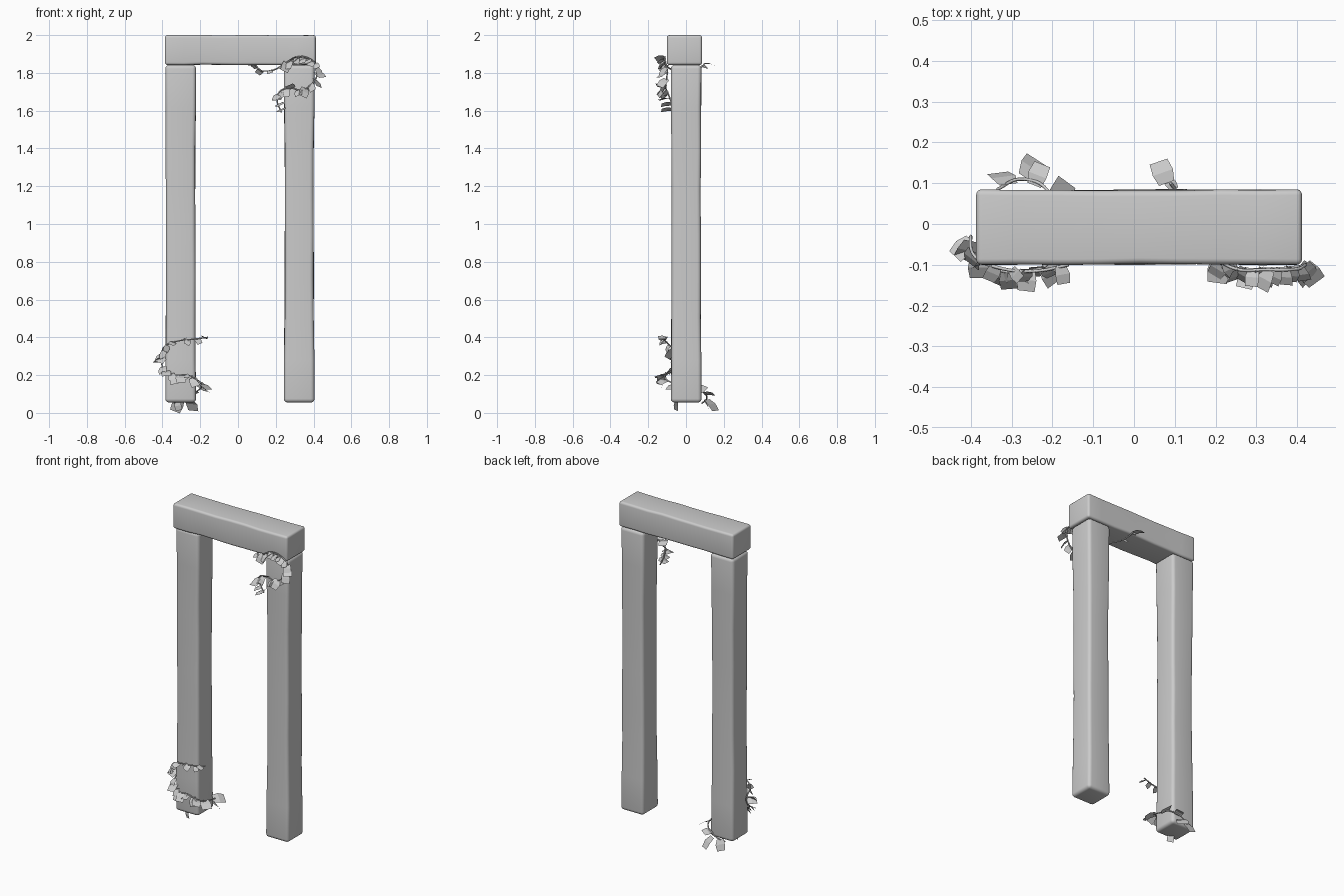
import bpy, bmesh, math, random
from mathutils import Vector

random.seed(7)
cube = bpy.data.objects.get("Cube")
if cube:
    bpy.data.objects.remove(cube, do_unlink=True)

stone = bpy.data.materials.new("stone grey")
stone.use_nodes = True
colour = (0.6, 0.6, 0.6, 1)
stone.diffuse_color = colour
stone.node_tree.nodes["Principled BSDF"].inputs["Base Color"].default_value = colour


def add_object(name, bm):
    mesh = bpy.data.meshes.new(name)
    bm.to_mesh(mesh)
    bm.free()
    mesh.materials.append(stone)
    obj = bpy.data.objects.new(name, mesh)
    bpy.context.collection.objects.link(obj)
    return obj


def smooth(obj):
    bpy.ops.object.select_all(action='DESELECT')
    obj.select_set(True)
    bpy.context.view_layer.objects.active = obj
    bpy.ops.object.shade_smooth_by_angle(angle=math.radians(40))


# Worn stone block: long box, gently waisted, with rounded edges
def stone_block(name, low, high, axis, waist, radius):
    low, high = Vector(low), Vector(high)
    centre, size = (low + high) / 2, high - low
    bm = bmesh.new()
    bmesh.ops.create_cube(bm, size=1)
    long_edges = [e for e in bm.edges
                  if abs((e.verts[0].co - e.verts[1].co)[axis]) > 0.5]
    bmesh.ops.subdivide_edges(bm, edges=long_edges, cuts=7, use_grid_fill=True)
    for v in bm.verts:
        t = v.co[axis] * 2
        pinch = 1 - waist * (1 - t * t)
        for k in range(3):
            v.co[k] = v.co[k] * size[k] * (1 if k == axis else pinch) + centre[k]
            if k != axis and abs(t) < 0.99:
                v.co[k] += random.uniform(-0.002, 0.002)
    rims = [e for e in bm.edges if e.calc_face_angle(0) > 1]
    bmesh.ops.bevel(bm, geom=rims, offset=radius, segments=4, profile=0.5,
                    affect='EDGES', clamp_overlap=True)
    smooth(add_object(name, bm))


stone_block("right_pillar", (-0.385, -0.08, 0.055), (-0.222, 0.082, 1.842), 2, 0.06, 0.02)
stone_block("left_pillar", (0.243, -0.08, 0.055), (0.405, 0.082, 1.842), 2, 0.06, 0.02)
stone_block("lintel", (-0.387, -0.1, 1.842), (0.412, 0.085, 2.0), 0, 0.015, 0.014)


# Vine stem: a thin round curve through a few points, turned into a mesh
def vine_stem(name, points):
    curve = bpy.data.curves.new(name, 'CURVE')
    curve.dimensions = '3D'
    curve.bevel_depth = 0.004
    curve.bevel_resolution = 1
    curve.resolution_u = 6
    curve.use_fill_caps = True
    spline = curve.splines.new('BEZIER')
    spline.bezier_points.add(len(points) - 1)
    for bp, p in zip(spline.bezier_points, points):
        bp.co = p
        bp.handle_left_type = bp.handle_right_type = 'AUTO'
    curve.materials.append(stone)
    obj = bpy.data.objects.new(name, curve)
    bpy.context.collection.objects.link(obj)
    bpy.ops.object.select_all(action='DESELECT')
    obj.select_set(True)
    bpy.context.view_layer.objects.active = obj
    bpy.ops.object.convert(target='MESH')


# Square leaf, creased across the middle and drooping at the tip
def add_leaf(bm, root, out, size):
    side = out.cross(Vector((random.uniform(-.6, .6), random.uniform(-.6, .6), 1))).normalized()
    droop = side.cross(out).normalized()
    if droop.z > 0:
        droop = -droop
    rows = []
    for along, drop, width in ((0, 0, 0.36), (0.5, 0.06, 0.48), (1, 0.3, 0.42)):
        mid = root + out * size * along + droop * size * drop
        rows.append([bm.verts.new(mid + side * size * width * s) for s in (-1, 1)])
    for a, b in zip(rows, rows[1:]):
        bm.faces.new((a[0], a[1], b[1], b[0]))


# Leaves sprout along each stretch of stem, pointing away from the pillar
def vine_leaves(name, points, pillar_x, size, per_stretch):
    bm = bmesh.new()
    for a, b in zip(points, points[1:]):
        a, b = Vector(a), Vector(b)
        for i in range(per_stretch):
            root = a.lerp(b, (i + 0.5) / per_stretch)
            out = Vector((root.x - pillar_x, root.y * 2, 0)).normalized()
            out += Vector((random.uniform(-.5, .5), random.uniform(-.3, .3),
                           random.uniform(-1, .6)))
            add_leaf(bm, root, out.normalized(), size * random.uniform(0.8, 1.2))
    add_object(name, bm)


lower_high = [(-0.16, -0.1, 0.4), (-0.24, -0.115, 0.39), (-0.32, -0.11, 0.38),
              (-0.39, -0.08, 0.35)]
lower_side = [(-0.39, -0.08, 0.35), (-0.4, -0.03, 0.29), (-0.395, -0.07, 0.23),
              (-0.34, -0.11, 0.2)]
lower_front = [(-0.34, -0.11, 0.2), (-0.27, -0.115, 0.2), (-0.21, -0.095, 0.17)]
lower_back = [(-0.21, -0.095, 0.17), (-0.195, 0, 0.14), (-0.21, 0.08, 0.12),
              (-0.28, 0.11, 0.08), (-0.335, 0.085, 0.05)]
vine_stem("lower_vine", lower_high + lower_side[1:] + lower_front[1:] + lower_back[1:])
vine_leaves("lower_high_leaves", lower_high, -0.3, 0.035, 2)
vine_leaves("lower_side_leaves", lower_side, -0.3, 0.048, 2)
vine_leaves("lower_front_leaves", lower_front, -0.3, 0.05, 3)
vine_leaves("lower_back_leaves", lower_back, -0.3, 0.062, 1)

upper_tail = [(0.09, 0.1, 1.85), (0.11, 0.07, 1.82), (0.14, 0, 1.81),
              (0.2, -0.08, 1.82), (0.25, -0.11, 1.85)]
upper_front = [(0.25, -0.11, 1.85), (0.32, -0.112, 1.885), (0.4, -0.11, 1.86)]
upper_loop = [(0.4, -0.11, 1.86), (0.42, -0.1, 1.82), (0.4, -0.105, 1.75),
              (0.34, -0.11, 1.71), (0.27, -0.11, 1.72)]
upper_end = [(0.27, -0.11, 1.72), (0.22, -0.1, 1.7), (0.208, -0.08, 1.65),
             (0.23, -0.07, 1.59)]
vine_stem("upper_vine", upper_tail + upper_front[1:] + upper_loop[1:] + upper_end[1:])
vine_leaves("upper_tail_leaves", upper_tail, 0.15, 0.04, 1)
vine_leaves("upper_front_leaves", upper_front, 0.325, 0.045, 4)
vine_leaves("upper_loop_leaves", upper_loop, 0.325, 0.05, 2)
vine_leaves("upper_end_leaves", upper_end, 0.28, 0.05, 2)

# Lone broad leaves behind the lintel and at the foot of the pillar
bm = bmesh.new()
add_leaf(bm, Vector((0.08, 0.1, 1.85)), Vector((-0.3, 0.9, 0.1)).normalized(), 0.055)
add_leaf(bm, Vector((-0.26, 0.11, 0.07)), Vector((0.4, 0.7, -0.5)).normalized(), 0.075)
add_leaf(bm, Vector((-0.32, -0.05, 0.06)), Vector((0, -0.3, -1)).normalized(), 0.045)
add_object("broad_leaves", bm)
